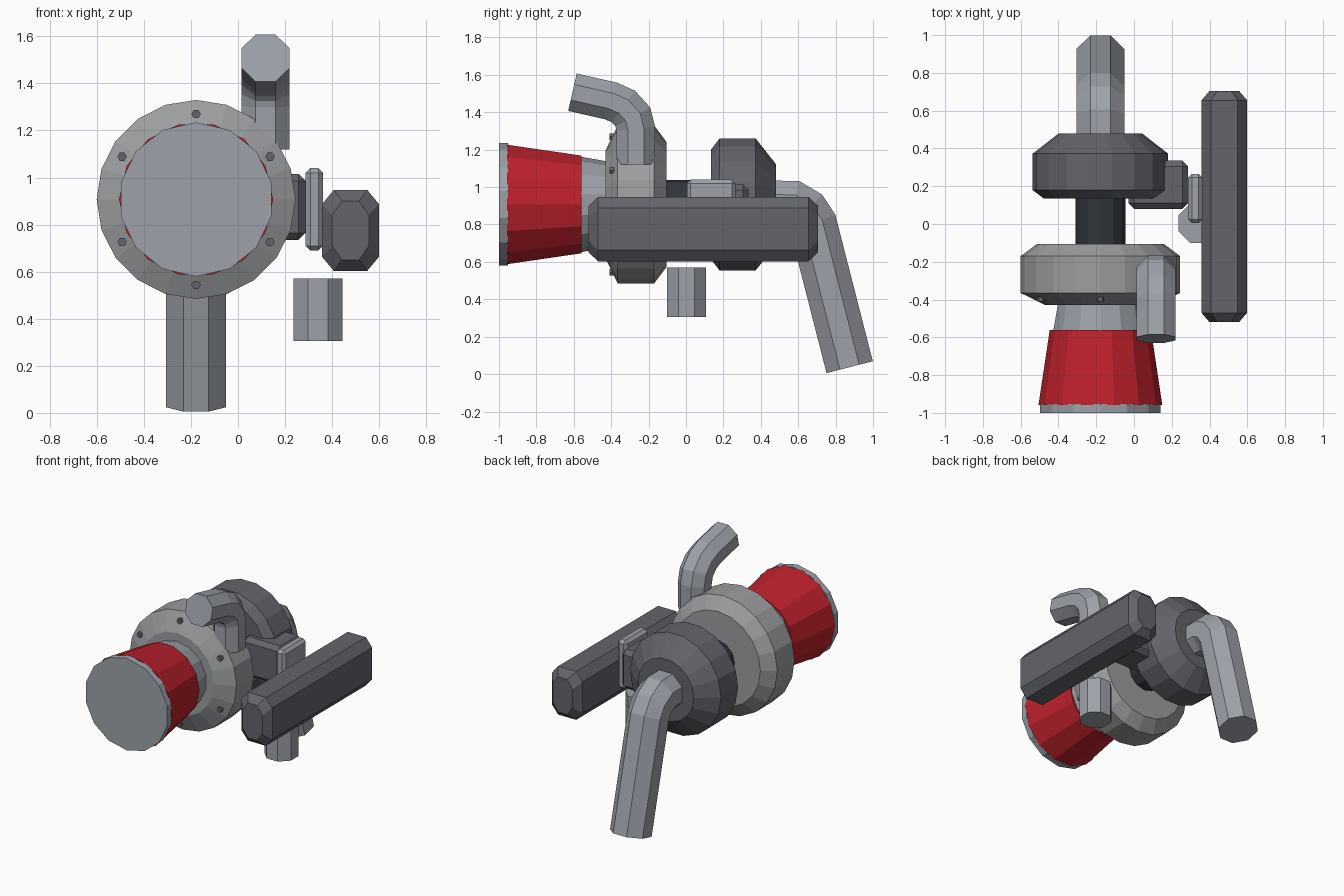
import bpy, bmesh, math
from mathutils import Vector, Matrix

if "Cube" in bpy.data.objects:
    bpy.data.objects.remove(bpy.data.objects["Cube"])

AX, AZ = -0.178, 0.907      # main axis of the machine, runs along y


def mat(name, rgb):
    m = bpy.data.materials.new(name)
    m.diffuse_color = (*rgb, 1)
    m.use_nodes = True
    m.node_tree.nodes["Principled BSDF"].inputs["Base Color"].default_value = m.diffuse_color
    return m


CAST = mat("cast_grey", (0.33, 0.34, 0.35))
STEEL = mat("steel_grey", (0.34, 0.36, 0.40))
IRON = mat("dark_iron", (0.125, 0.13, 0.15))
BLACK = mat("near_black", (0.03, 0.037, 0.045))
RED = mat("filter_red", (0.52, 0.015, 0.025))


def finish(name, bm, material):
    bmesh.ops.recalc_face_normals(bm, faces=bm.faces)
    me = bpy.data.meshes.new(name)
    bm.to_mesh(me)
    bm.free()
    me.materials.append(material)
    ob = bpy.data.objects.new(name, me)
    bpy.context.collection.objects.link(ob)
    return ob


def loft(name, rings, material):
    """Skin a list of equal-length point rings and cap both ends."""
    bm = bmesh.new()
    vs = [[bm.verts.new(p) for p in r] for r in rings]
    n = len(vs[0])
    for a, b in zip(vs, vs[1:]):
        for i in range(n):
            j = (i + 1) % n
            bm.faces.new((a[i], a[j], b[j], b[i]))
    bm.faces.new(vs[0])
    bm.faces.new(vs[-1])
    return finish(name, bm, material)


def lathe(name, profile, n, start, material, cx=AX, cz=AZ):
    """Revolve (y, radius) points round a y-parallel axis; start = first vertex angle."""
    ang = [start + 2 * math.pi * i / n for i in range(n)]
    return loft(name, [[(cx + r * math.cos(a), y, cz + r * math.sin(a)) for a in ang]
                       for y, r in profile], material)


def pipe(name, x, path, half, material):
    """Octagonal pipe swept along (y, z) points with mitred bends."""
    pts = [Vector((0, y, z)) for y, z in path]
    R = half / math.cos(math.pi / 8)
    rings = []
    for i, p in enumerate(pts):
        d0 = (pts[i] - pts[i - 1]).normalized() if i else (pts[1] - p).normalized()
        d1 = (pts[i + 1] - p).normalized() if i < len(pts) - 1 else d0
        t = (d0 + d1).normalized()
        side = Vector((0, -t.z, t.y)) / t.dot(d0)
        ring = []
        for k in range(8):
            a = math.pi / 8 + k * math.pi / 4
            ring.append(p + Vector((x + R * math.cos(a), 0, 0)) + side * R * math.sin(a))
        rings.append(ring)
    return loft(name, rings, material)


def block(name, lo, hi, bevel, material):
    lo, hi = Vector(lo), Vector(hi)
    bm = bmesh.new()
    bmesh.ops.create_cube(bm, size=1, matrix=Matrix.Translation((lo + hi) / 2)
                          @ Matrix.Diagonal((*(hi - lo), 1)))
    bmesh.ops.bevel(bm, geom=bm.edges[:], offset=bevel, segments=1, affect='EDGES')
    return finish(name, bm, material)


UP = math.pi / 2

# Air filter: end cap, red cone, neck
lathe("filter_cap", [(-1.0, 0.3275), (-0.953, 0.3275)], 14, UP, STEEL)
lathe("filter_cone", [(-0.957, 0.3275), (-0.56, 0.268)], 14, 0, RED)
lathe("intake_neck", [(-0.60, 0.262), (-0.41, 0.228)], 14, UP, STEEL)

# Compressor housing with six bolts
lathe("compressor_housing", [(-0.43, 0.29), (-0.365, 0.4225), (-0.17, 0.4225),
                             (-0.105, 0.335)], 20, UP, CAST)
for i in range(6):
    a = UP + i * math.pi / 3
    lathe(f"housing_bolt_{i + 1}", [(-0.41, 0.02), (-0.37, 0.02)], 6, 0, IRON,
          AX + 0.363 * math.cos(a), AZ + 0.363 * math.sin(a))

# Centre shaft housing and turbine housing
lathe("centre_shaft", [(-0.12, 0.132), (0.16, 0.132)], 12, UP, BLACK)
lathe("turbine_housing", [(0.135, 0.30), (0.18, 0.359), (0.372, 0.359), (0.48, 0.22)],
      18, 0, IRON)

# Pipes
pipe("exhaust_pipe", AX, [(0.46, 0.907), (0.57, 0.905), (0.637, 0.865), (0.68, 0.80),
                          (0.875, 0.037)], 0.1277, STEEL)
pipe("outlet_pipe", 0.117, [(-0.268, 1.12), (-0.268, 1.31), (-0.284, 1.375), (-0.334, 1.43),
                            (-0.40, 1.46), (-0.607, 1.507)], 0.1025, STEEL)
pipe("drain_pipe", 0.34, [(0.003, 0.305), (0.003, 0.57)], 0.104, STEEL)

# Side actuator: chamfered octagonal bar with tapered ends
def octagon(y, hx, hz, c, d):
    pts = [(hx, hz - d), (hx - c, hz), (c - hx, hz), (-hx, hz - d)]
    pts += [(-px, -pz) for px, pz in pts]
    return [(0.478 + px, y, 0.775 + pz) for px, pz in pts]


big, small = (0.121, 0.172, 0.05, 0.06), (0.078, 0.125, 0.042, 0.06)
loft("actuator_body", [octagon(-0.52, *small), octagon(-0.47, *big),
                       octagon(0.655, *big), octagon(0.705, *small)], IRON)

# Mounting block and bracket plate
block("mounting_block", (-0.03, 0.08, 0.735), (0.287, 0.335, 1.015), 0.03, IRON)
block("bracket_plate", (0.287, 0.005, 0.69), (0.362, 0.265, 1.04), 0.02, STEEL)
